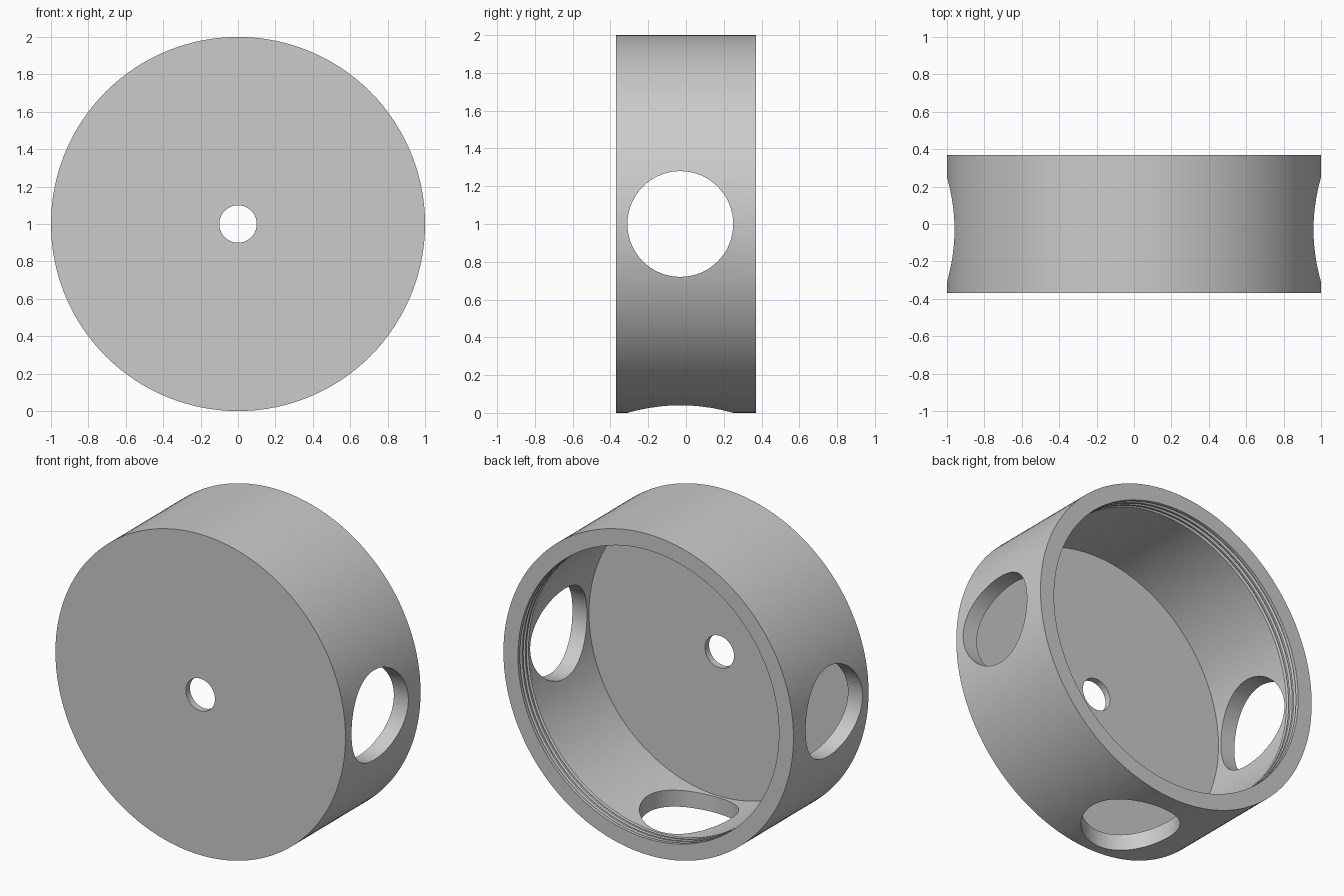
import bpy, bmesh, math
from mathutils import Matrix

if "Cube" in bpy.data.objects:
    bpy.data.objects.remove(bpy.data.objects["Cube"])

SEG = 128
grey = bpy.data.materials.new("plain grey")
grey.diffuse_color = (0.6, 0.6, 0.6, 1)
grey.use_nodes = True
grey.node_tree.nodes["Principled BSDF"].inputs["Base Color"].default_value = grey.diffuse_color

# Lathe profile (radius, y): floor with centre hole, wall, grooved rim
profile = [(0.1, -0.37), (1, -0.37), (1, 0.37), (0.9, 0.37)]
for i in range(3):
    y = 0.35 - 0.032 * i
    profile += [(0.9, y), (0.914, y - 0.006), (0.914, y - 0.014), (0.9, y - 0.02)]
profile += [(0.9, -0.33), (0.1, -0.33)]

bm = bmesh.new()
rings = []
for s in range(SEG):
    a = 2 * math.pi * s / SEG
    rings.append([bm.verts.new((r * math.cos(a), y, 1 + r * math.sin(a))) for r, y in profile])
n = len(profile)
for s in range(SEG):
    p, q = rings[s], rings[(s + 1) % SEG]
    for i in range(n):
        j = (i + 1) % n
        bm.faces.new((p[i], p[j], q[j], q[i]))
bmesh.ops.recalc_face_normals(bm, faces=bm.faces)
mesh = bpy.data.meshes.new("round_housing")
bm.to_mesh(mesh)
bm.free()
housing = bpy.data.objects.new("round_housing", mesh)
bpy.context.collection.objects.link(housing)
mesh.materials.append(grey)


# Round ports through the wall: right, left and bottom
def cut_port(name, location, rotation):
    bpy.ops.mesh.primitive_cylinder_add(vertices=64, radius=0.28, depth=0.6,
                                        location=location, rotation=rotation)
    cutter = bpy.context.object
    cutter.name = name
    cutter.hide_render = True
    cutter.data.materials.append(grey)
    mod = housing.modifiers.new(name, 'BOOLEAN')
    mod.operation = 'DIFFERENCE'
    mod.solver = 'EXACT'
    mod.object = cutter
    bpy.ops.object.select_all(action='DESELECT')
    housing.select_set(True)
    bpy.context.view_layer.objects.active = housing
    bpy.ops.object.modifier_apply(modifier=name)
    bpy.data.objects.remove(cutter)


cut_port("right_port", (0.95, -0.03, 1), (0, math.pi / 2, 0))
cut_port("left_port", (-0.95, -0.03, 1), (0, math.pi / 2, 0))
cut_port("bottom_port", (0, -0.03, 0.05), (0, 0, 0))

bpy.ops.object.shade_smooth_by_angle(angle=math.radians(30))
